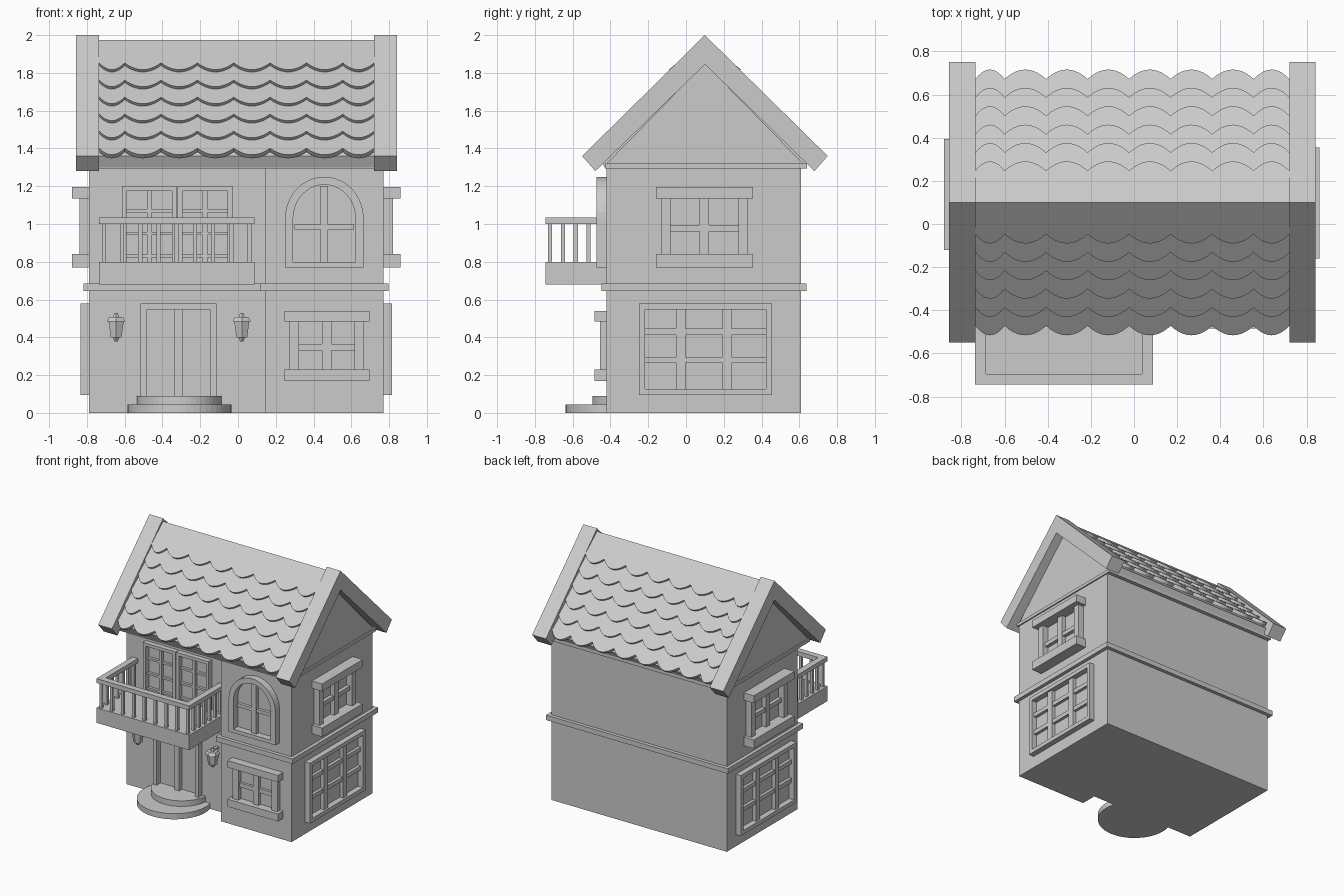
import bpy, bmesh, math
from mathutils import Matrix, Vector

if "Cube" in bpy.data.objects:
    bpy.data.objects.remove(bpy.data.objects["Cube"])


def frame(origin, u, v, w):
    m = Matrix((u, v, w)).transposed().to_4x4()
    m.translation = Vector(origin)
    return m


FRONT = frame((0, -0.42, 0), (1, 0, 0), (0, 0, 1), (0, -1, 0))
RECESS = frame((0, -0.29, 0), (1, 0, 0), (0, 0, 1), (0, -1, 0))
RIGHT = frame((0.77, 0, 0), (0, 1, 0), (0, 0, 1), (1, 0, 0))
LEFT = frame((-0.79, 0.04, 0), (0, 1, 0), (0, 0, 1), (-1, 0, 0))
ALONG_X = frame((0, 0, 0), (0, 1, 0), (0, 0, 1), (1, 0, 0))
WORLD = Matrix.Identity(4)


class Part:
    """Collects prisms into one named object."""

    def __init__(self, name, mat=WORLD):
        self.name, self.mat, self.bm = name, mat, bmesh.new()

    def prism(self, pts, w0, w1, lift=None):
        rings = []
        for w in (w0, w1):
            rings.append([self.bm.verts.new(self.mat @ Vector(
                (u, v, w + (lift(v) if lift else 0)))) for u, v in pts])
        a, b = rings
        n = len(pts)
        self.bm.faces.new(a)
        self.bm.faces.new(b)
        for i in range(n):
            j = (i + 1) % n
            self.bm.faces.new((a[i], a[j], b[j], b[i]))
        return self

    def box(self, u0, u1, v0, v1, w0, w1):
        return self.prism([(u0, v0), (u1, v0), (u1, v1), (u0, v1)], w0, w1)

    def cone(self, x, y, z0, z1, r0, r1, seg):
        bmesh.ops.create_cone(self.bm, cap_ends=True, segments=seg, radius1=r0, radius2=r1,
                              depth=z1 - z0, matrix=Matrix.Translation((x, y, (z0 + z1) / 2)))
        return self

    def done(self):
        bmesh.ops.recalc_face_normals(self.bm, faces=self.bm.faces)
        me = bpy.data.meshes.new(self.name)
        self.bm.to_mesh(me)
        self.bm.free()
        ob = bpy.data.objects.new(self.name, me)
        bpy.context.collection.objects.link(ob)
        return ob


# L-shaped house body and the band between floors
def footprint(o):
    return [(-0.79 - o, -0.29 - o), (0.145 - o, -0.29 - o), (0.145 - o, -0.42 - o),
            (0.77 + o, -0.42 - o), (0.77 + o, 0.61 + o), (-0.79 - o, 0.61 + o)]


Part("walls").prism(footprint(0), 0, 1.3).done()
Part("floor_band").prism(footprint(0.028), 0.645, 0.685).done()
Part("eaves_plate").box(-0.80, 0.78, -0.43, 0.64, 1.295, 1.32).done()

# Gable walls and roof structure
CY = 0.1
Part("gable_walls", ALONG_X).prism([(-0.43, 1.31), (0.63, 1.31), (CY, 1.85)], -0.79, 0.77).done()


def chevron(d0, z0, apex0, d1, z1, apex1):
    return [(CY - d0, z0), (CY, apex0), (CY + d0, z0), (CY + d1, z1), (CY, apex1), (CY - d1, z1)]


Part("roof_deck", ALONG_X).prism(chevron(0.56, 1.36, 1.955, 0.53, 1.30, 1.845), -0.74, 0.73).done()
for side, x0, x1 in (("left", -0.857, -0.735), ("right", 0.72, 0.842)):
    Part("bargeboard_" + side, ALONG_X).prism(
        chevron(0.65, 1.36, 2.0, 0.58, 1.28, 1.845), x0, x1).done()

# Scalloped tile rows on both slopes
X0, X1, PITCH, STEP, DEPTH = -0.735, 0.72, 0.1925, 0.124, 0.055
CUSPS = [-0.6 + PITCH * i for i in range(7)]


def scallop(tip):
    edges = [X0] + CUSPS + [X1]
    pts = []
    for a, b in zip(edges[:-1], edges[1:]):
        for i in range(10):
            t = i / 10
            pts.append((a + (b - a) * t, tip - DEPTH * (2 * t - 1) ** 2))
    pts.append((X1, tip - DEPTH))
    return pts


for s, label in ((-1, "front"), (1, "back")):
    down = Vector((0, s * 0.60, -0.635)).normalized()
    normal = Vector((0, s * 0.635, 0.60)).normalized()
    tiles = Part("roof_tiles_" + label, frame((0, CY, 1.975), (1, 0, 0), down, normal))
    for k in range(6):
        tip = 0.865 - STEP * k
        top = 0 if k == 5 else tip - 0.2
        tiles.prism([(X1, top), (X0, top)] + scallop(tip), -0.028, 0,
                    lambda v, a=top, b=tip: 0.03 * (v - a) / (b - a))
    tiles.done()


# Windows: bars are laid out in the plane of their wall
def grid_bars(p, u0, u1, v0, v1, us, vs, t, out):
    for u in us:
        p.box(u - t / 2, u + t / 2, v0, v1, -0.01, out)
    for v in vs:
        p.box(u0, u1, v - t / 3, v + t / 3, -0.01, out * 0.8)


def border(p, u0, u1, v0, v1, t, out):
    p.box(u0, u0 + t, v0, v1, -0.01, out).box(u1 - t, u1, v0, v1, -0.01, out)
    p.box(u0 + t, u1 - t, v0, v0 + t, -0.01, out).box(u0 + t, u1 - t, v1 - t, v1, -0.01, out)


def sill_window(name, mat, u0, u1, sill, lintel, out):
    p = Part(name, mat)
    for z0, z1 in (sill, lintel):
        p.box(u0, u1, z0, z1, -0.01, out)
    a, b, c = u0 + 0.027, u1 - 0.027, (u0 + u1) / 2
    for e, f in ((a, a + 0.05), (b - 0.05, b)):
        p.box(e, f, sill[1], lintel[0], -0.01, out * 0.55)
    grid_bars(p, a, b, sill[1], lintel[0], [c], [(sill[1] + lintel[0]) / 2 - 0.01], 0.05, out * 0.4)
    p.done()


for mat, side in ((RIGHT, "right"), (LEFT, "left")):
    sill_window("upper_window_" + side, mat, -0.16, 0.355, (0.77, 0.84), (1.135, 1.195), 0.09)
    w = Part("lower_window_" + side, mat)
    border(w, -0.25, 0.455, 0.095, 0.58, 0.032, 0.045)
    grid_bars(w, -0.22, 0.425, 0.125, 0.55, [-0.027, 0.217], [0.28, 0.43], 0.05, 0.03)
    w.done()
sill_window("front_lower_window", FRONT, 0.245, 0.695, (0.17, 0.23), (0.485, 0.54), 0.065)


# Arched front window
def arch(cx, r, z0, spring, rise):
    return [(cx - r, z0)] + [(cx - r * math.cos(math.pi * i / 20),
                              spring + rise * math.sin(math.pi * i / 20)) for i in range(21)] + [(cx + r, z0)]


outer, inner = arch(0.457, 0.208, 0.77, 1.03, 0.22), arch(0.457, 0.165, 0.80, 1.03, 0.178)
w = Part("arched_window", FRONT)
for i in range(len(outer)):
    j = (i + 1) % len(outer)
    w.prism([outer[i], outer[j], inner[j], inner[i]], -0.01, 0.055)
bmesh.ops.remove_doubles(w.bm, verts=w.bm.verts, dist=0.0001)
grid_bars(w, 0.30, 0.615, 0.80, 1.20, [0.457], [0.985], 0.04, 0.03)
w.done()

# Balcony doors
w = Part("balcony_doors", RECESS)
for u0, u1 in ((-0.615, -0.325), (-0.32, -0.03)):
    border(w, u0, u1, 0.685, 1.2, 0.025, 0.04)
    grid_bars(w, u0, u1, 0.69, 1.19, [(u0 + u1) / 2], [0.83, 0.95, 1.07], 0.025, 0.025)
w.done()

# Front door with frame
w = Part("front_door", RECESS)
w.box(-0.515, -0.485, 0.08, 0.58, -0.01, 0.05).box(-0.145, -0.115, 0.08, 0.58, -0.01, 0.05)
w.box(-0.485, -0.145, 0.545, 0.58, -0.01, 0.05)
w.box(-0.335, -0.295, 0.08, 0.545, -0.01, 0.035)
w.done()

# Round steps
Part("lower_step").cone(-0.31, -0.362, 0, 0.045, 0.275, 0.275, 48).done()
Part("upper_step").cone(-0.31, -0.27, 0.045, 0.09, 0.225, 0.225, 48).done()

# Balcony slab, handrail and balusters
Part("balcony_slab").box(-0.737, 0.088, -0.745, -0.28, 0.68, 0.80).done()
rail = Part("balcony_handrail")
rail.box(-0.737, 0.088, -0.745, -0.695, 1.0, 1.035)
for x in (-0.737, 0.038):
    rail.box(x, x + 0.05, -0.695, -0.28, 1.0, 1.035)
rail.done()
bars = Part("balcony_balusters")
spots = [(-0.71 + 0.771 * i / 8, -0.72) for i in range(9)]
spots += [(x, -0.72 + 0.068 * i) for x in (-0.71, 0.061) for i in range(1, 7)]
for x, y in spots:
    bars.box(x - 0.011, x + 0.011, y - 0.011, y + 0.011, 0.795, 1.005)
bars.done()

# Wall lanterns
for side, x in (("left", -0.645), ("right", 0.02)):
    y = -0.35
    p = Part("lantern_" + side)
    p.cone(x, y, 0.40, 0.485, 0.033, 0.046, 6)
    p.cone(x, y, 0.485, 0.507, 0.055, 0.042, 6)
    p.cone(x, y, 0.507, 0.53, 0.018, 0.010, 6)
    p.cone(x, y, 0.378, 0.40, 0.010, 0.02, 6)
    p.box(x - 0.012, x + 0.012, y, -0.28, 0.505, 0.52)
    p.done()
